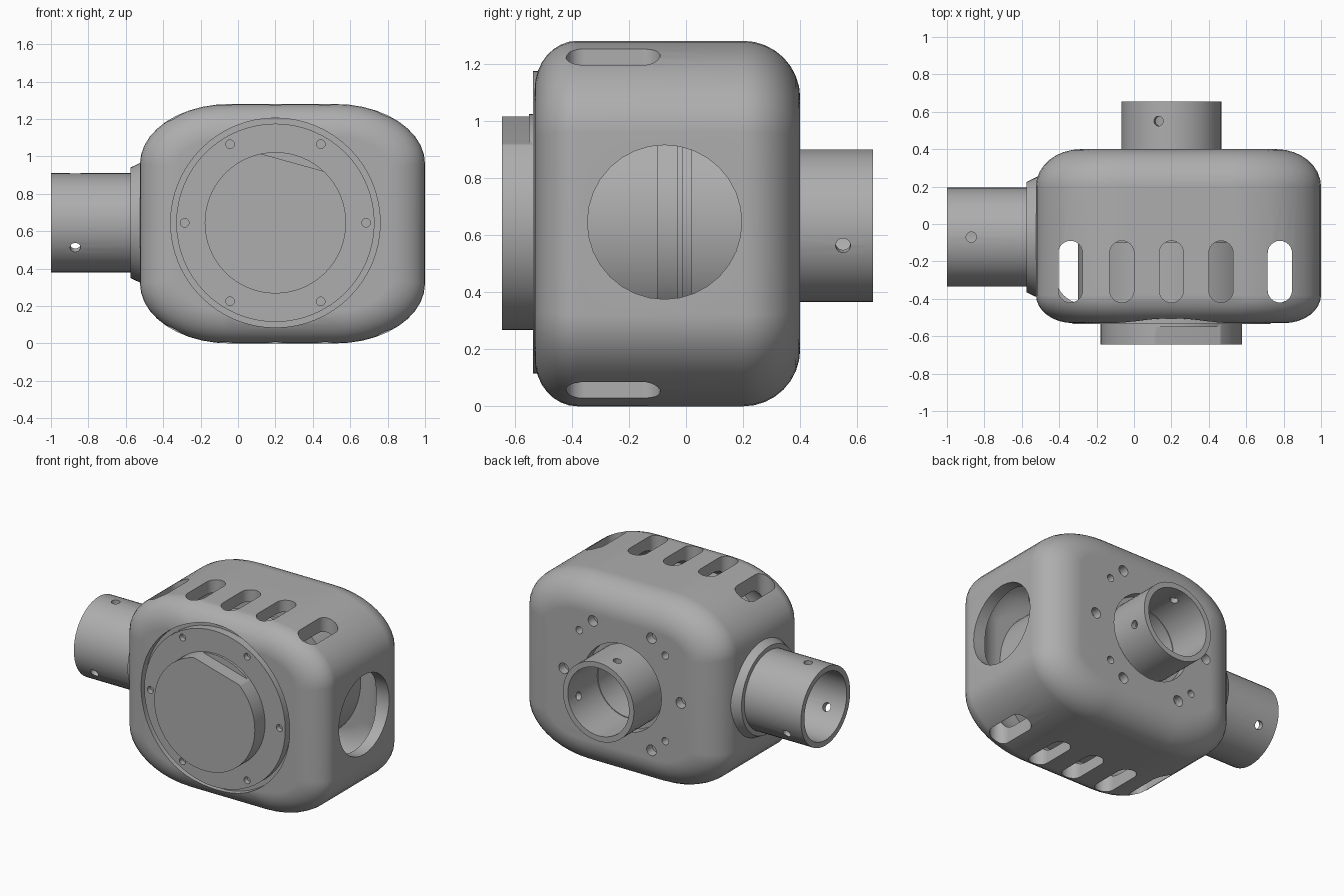
import bpy, bmesh
from math import sin, cos, pi, radians
from mathutils import Vector, Matrix

if "Cube" in bpy.data.objects:
    bpy.data.objects.remove(bpy.data.objects["Cube"])

metal = bpy.data.materials.new("grey metal")
GREY = (0.42, 0.42, 0.42, 1)
metal.diffuse_color = GREY
metal.use_nodes = True
metal.node_tree.nodes["Principled BSDF"].inputs["Base Color"].default_value = GREY

CX, CZ = 0.2, 0.645          # optical axis running front to back
TY = -0.07                   # side tube axis
FRONT, BACK = -0.53, 0.4


def make(name, bm):
    bmesh.ops.recalc_face_normals(bm, faces=bm.faces)
    me = bpy.data.meshes.new(name)
    bm.to_mesh(me)
    bm.free()
    me.materials.append(metal)
    ob = bpy.data.objects.new(name, me)
    bpy.context.collection.objects.link(ob)
    return ob


def rod(name, start, end, r, r2=None, segments=48):
    """Closed cylinder or cone between two points."""
    a, b = Vector(start), Vector(end)
    bm = bmesh.new()
    turn = (b - a).to_track_quat('Z', 'Y').to_matrix().to_4x4()
    bmesh.ops.create_cone(bm, cap_ends=True, segments=segments, radius1=r,
                          radius2=r if r2 is None else r2, depth=(b - a).length,
                          matrix=Matrix.Translation((a + b) / 2) @ turn)
    return make(name, bm)


def boolean(ob, other, operation='DIFFERENCE'):
    other.hide_render = True
    bpy.context.view_layer.objects.active = ob
    mod = ob.modifiers.new("cut", 'BOOLEAN')
    mod.operation, mod.solver, mod.object = operation, 'EXACT', other
    bpy.ops.object.modifier_apply(modifier=mod.name)
    bpy.data.objects.remove(other)


def outline(hx, hz, rx, rz, steps=10):
    """Rounded rectangle with elliptical corners."""
    pts = []
    for quarter, (sx, sz) in enumerate([(1, 1), (-1, 1), (-1, -1), (1, -1)]):
        for i in range(steps + 1):
            t = pi / 2 * (quarter + i / steps)
            pts.append((sx * (hx - rx) + rx * cos(t), sz * (hz - rz) + rz * sin(t)))
    return pts


def rounded_body(name, shrink=0.0):
    """Loft of rounded outlines, curving in at the front and back rims."""
    steps = 8
    sections = []
    for i in range(steps + 1):
        t = pi / 2 * i / steps
        sections.append((FRONT + shrink + 0.15 * (1 - cos(t * 1)), 0.2 * (1 - sin(t)), 0.17 * (1 - sin(t))))
    for i in range(steps + 1):
        t = pi / 2 * (1 - i / steps)
        sections.append((BACK - shrink - 0.2 * (1 - cos(t)), 0.24 * (1 - sin(t)), 0.2 * (1 - sin(t))))
    bm = bmesh.new()
    rings = []
    for y, dx, dz in sections:
        pts = outline(0.762 - shrink - dx, 0.64 - shrink - dz,
                      0.48 - shrink / 2 - dx * 0.9, 0.32 - shrink / 2 - dz * 0.9)
        rings.append([bm.verts.new((0.238 + x, y, 0.64 + z)) for x, z in pts])
    for lower, upper in zip(rings, rings[1:]):
        n = len(lower)
        for i in range(n):
            j = (i + 1) % n
            bm.faces.new((lower[i], lower[j], upper[j], upper[i]))
    bm.faces.new(rings[0])
    bm.faces.new(rings[-1])
    return make(name, bm)


def slot_cutter(x, z0, z1):
    """Upright capsule prism for a cooling slot."""
    bm = bmesh.new()
    verts = []
    for i in range(26):
        t = pi * (i if i < 13 else i - 1) / 12
        y = -0.155 if i < 13 else -0.355
        verts.append(bm.verts.new((x + 0.065 * cos(t), y + 0.065 * sin(t), z0)))
    face = bm.faces.new(verts)
    out = bmesh.ops.extrude_face_region(bm, geom=[face])
    bmesh.ops.translate(bm, vec=(0, 0, z1 - z0),
                        verts=[v for v in out["geom"] if isinstance(v, bmesh.types.BMVert)])
    return make("slot_cutter", bm)


def finish(ob):
    bpy.ops.object.select_all(action='DESELECT')
    ob.select_set(True)
    bpy.context.view_layer.objects.active = ob
    bpy.ops.object.shade_smooth_by_angle(angle=radians(30))
    weighted = ob.modifiers.new("weighted normals", 'WEIGHTED_NORMAL')
    weighted.keep_sharp = True


def on_axis(y, r=0.0, degrees=0.0, z=CZ):
    t = radians(degrees)
    return (CX + r * cos(t), y, z + r * sin(t))


# Hollow housing with openings
housing = rounded_body("housing")
boolean(housing, rod("c", (-0.575, TY, CZ), (-0.44, TY, CZ), 0.295, 0.36), 'UNION')
boolean(housing, rounded_body("c", 0.08))
boolean(housing, rod("c", on_axis(-0.7), on_axis(-0.48), 0.56, segments=64))
boolean(housing, rod("c", (0.5, -0.075, CZ), (1.2, -0.075, CZ), 0.27, segments=32))
boolean(housing, rod("c", (-0.8, TY, CZ), (-0.3, TY, CZ), 0.225))
boolean(housing, rod("c", on_axis(0.2, z=0.632), on_axis(0.6, z=0.632), 0.295))
for x in (-0.34, -0.065, 0.2, 0.465, 0.78):
    boolean(housing, slot_cutter(x, 1.02, 1.4))
    boolean(housing, slot_cutter(x, -0.1, 0.26))

# Mounting holes around the rear tube
for k in range(6):
    boolean(housing, rod("c", on_axis(0.33, 0.44, 60 * k), on_axis(0.5, 0.44, 60 * k), 0.036, segments=20))
for a in (42, 138, 222, 318):
    boolean(housing, rod("c", on_axis(0.33, 0.435, a), on_axis(0.5, 0.435, a), 0.025, segments=20))

# Front cover: bolted ring and a hub with one flat
cover = rod("front_cover", on_axis(-0.535), on_axis(-0.46), 0.53, segments=64)
for k in range(6):
    boolean(cover, rod("c", on_axis(-0.6, 0.485, 60 * k), on_axis(-0.5, 0.485, 60 * k), 0.023, segments=20))

hub = rod("cover_hub", on_axis(-0.645), on_axis(-0.52), 0.378, segments=64)
bm = bmesh.new()
bmesh.ops.create_cube(bm, size=1, matrix=Matrix.Translation((CX, 0, CZ))
                      @ Matrix.Rotation(radians(15.5), 4, 'Y')
                      @ Matrix.Translation((0, -0.65, 0.835)))
bmesh.ops.translate(bm, verts=bm.verts, vec=(0, -0.4, 0))
boolean(hub, make("c", bm))

# Inner barrels seen through the openings
front_barrel = rod("front_barrel", on_axis(-0.47), on_axis(-0.1), 0.5, segments=64)
middle_disc = rod("middle_disc", on_axis(-0.11), on_axis(0.03), 0.44, segments=64)
middle_lip = rod("middle_lip", on_axis(-0.03), on_axis(-0.01), 0.47, segments=64)
rear_barrel = rod("rear_barrel", on_axis(0.02), on_axis(0.34), 0.5, segments=64)
boolean(rear_barrel, rod("c", on_axis(0.05, z=0.632), on_axis(0.5, z=0.632), 0.225))

# Side tube with three screw holes
side_tube = rod("side_tube", (-1, TY, CZ), (-0.45, TY, CZ), 0.265)
boolean(side_tube, rod("c", (-1.1, TY, CZ), (-0.3, TY, CZ), 0.228))
for a in (90, 210, 330):
    t = radians(a)
    boolean(side_tube, rod("c", (-0.87, TY, CZ), (-0.87, TY + 0.4 * cos(t), CZ + 0.4 * sin(t)), 0.028, segments=20))

# Rear tube with three screw holes
rear_tube = rod("rear_tube", on_axis(0.3, z=0.632), on_axis(0.655, z=0.632), 0.267)
boolean(rear_tube, rod("c", on_axis(0.2, z=0.632), on_axis(0.8, z=0.632), 0.23))
for a in (105, 225, 345):
    boolean(rear_tube, rod("c", on_axis(0.55, z=0.632), on_axis(0.55, 0.4, a, 0.632), 0.026, segments=20))

for part in (housing, cover, hub, front_barrel, middle_disc, middle_lip,
             rear_barrel, side_tube, rear_tube):
    finish(part)
